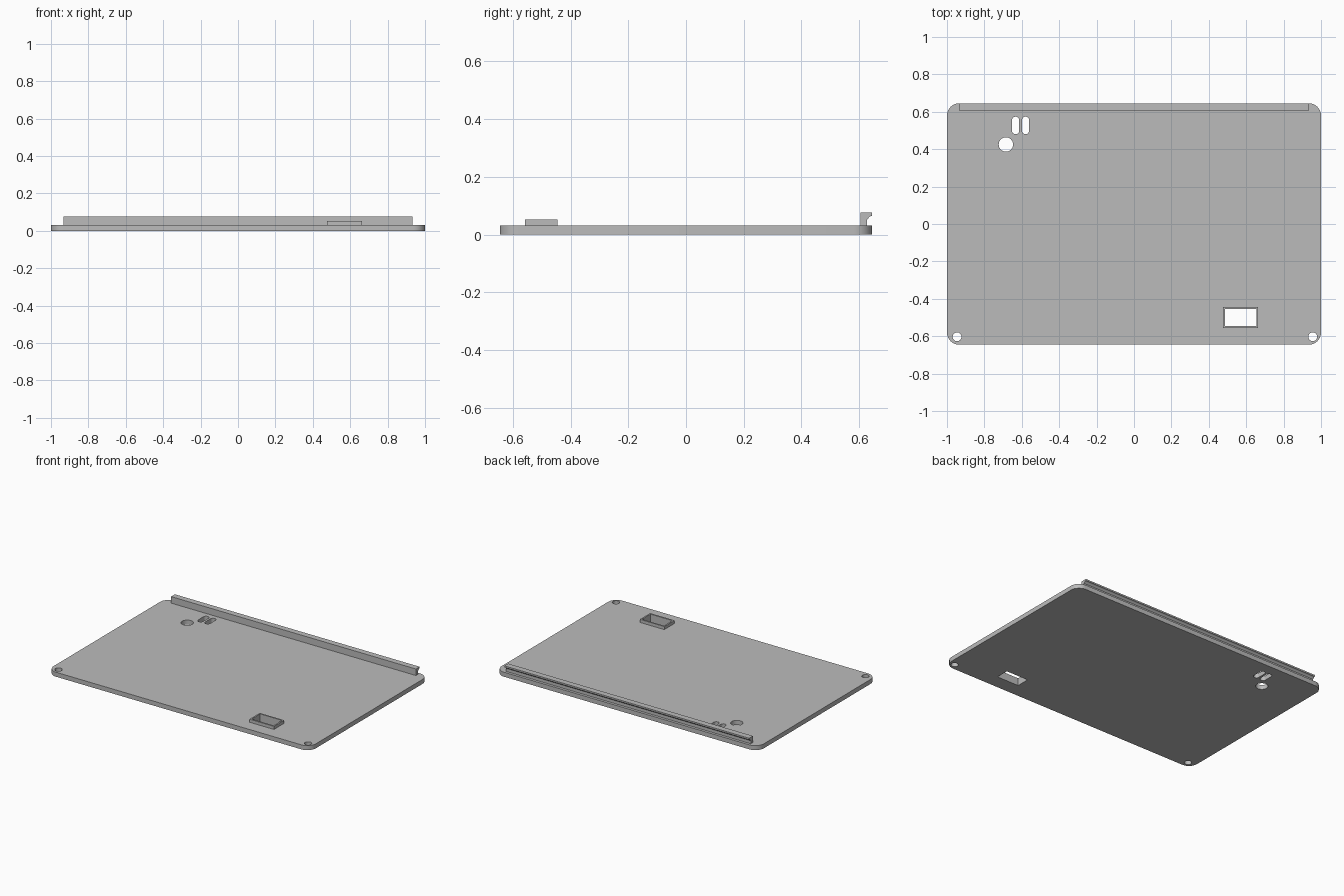
import bpy
import math

cube = bpy.data.objects.get("Cube")
if cube:
    bpy.data.objects.remove(cube, do_unlink=True)

grey = bpy.data.materials.new("plain_grey")
grey.use_nodes = True
COLOUR = (0.5, 0.5, 0.5, 1)
grey.diffuse_color = COLOUR
grey.node_tree.nodes["Principled BSDF"].inputs["Base Color"].default_value = COLOUR

THICK = 0.031


def rounded(cx, cy, w, h, r, steps=8):
    """Outline of a rounded rectangle; r = w/2 gives a slot or a circle."""
    pts = []
    for k, (sx, sy) in enumerate([(1, 1), (-1, 1), (-1, -1), (1, -1)]):
        for i in range(steps + 1):
            a = (k + i / steps) * math.pi / 2
            p = (cx + sx * (w / 2 - r) + r * math.cos(a),
                 cy + sy * (h / 2 - r) + r * math.sin(a))
            if not pts or math.dist(p, pts[-1]) > 1e-5:
                pts.append(p)
    if math.dist(pts[0], pts[-1]) < 1e-5:
        pts.pop()
    return pts


def box(x0, x1, y0, y1):
    return [(x0, y0), (x1, y0), (x1, y1), (x0, y1)]


def extrude(name, outlines, depth):
    """Filled outlines (inner ones become holes) extruded up from z = 0."""
    curve = bpy.data.curves.new(name, "CURVE")
    curve.dimensions = "2D"
    curve.fill_mode = "BOTH"
    curve.extrude = depth / 2
    for pts in outlines:
        spline = curve.splines.new("POLY")
        spline.points.add(len(pts) - 1)
        for point, (x, y) in zip(spline.points, pts):
            point.co = (x, y, 0, 1)
        spline.use_cyclic_u = True
    curve.materials.append(grey)
    obj = bpy.data.objects.new(name, curve)
    bpy.context.collection.objects.link(obj)
    bpy.ops.object.select_all(action="DESELECT")
    obj.select_set(True)
    bpy.context.view_layer.objects.active = obj
    bpy.ops.object.convert(target="MESH")
    obj = bpy.context.object
    for v in obj.data.vertices:
        v.co.z += depth / 2
    bpy.ops.object.mode_set(mode="EDIT")
    bpy.ops.mesh.select_all(action="SELECT")
    bpy.ops.mesh.remove_doubles(threshold=1e-5)
    bpy.ops.mesh.normals_make_consistent(inside=False)
    bpy.ops.object.mode_set(mode="OBJECT")
    bpy.ops.object.shade_smooth_by_angle(angle=math.radians(30))
    return obj


# Base plate with window, button, slot and screw holes
window = box(0.487, 0.654, -0.546, -0.455)
extrude("base_plate", [
    rounded(0, 0, 2, 1.29, 0.065),
    window,
    rounded(-0.685, 0.425, 0.077, 0.077, 0.0385),
    rounded(-0.633, 0.527, 0.038, 0.094, 0.019),
    rounded(-0.580, 0.527, 0.038, 0.094, 0.019),
    rounded(-0.946, -0.603, 0.047, 0.047, 0.0235),
    rounded(0.956, -0.603, 0.047, 0.047, 0.0235),
], THICK)

# Raised frame around the window
frame = extrude("window_frame", [box(0.477, 0.664, -0.557, -0.445), window], 0.021)
frame.location.z = THICK

# Hooked rail along the back edge, with a curved undercut
profile = [(0.604, THICK), (0.627, THICK), (0.627, 0.052)]
profile += [(0.645 - 0.015 * math.cos(a), 0.050 + 0.015 * math.sin(a))
            for a in (math.radians(d) for d in (20, 45, 70, 90))]
profile += [(0.645, 0.076), (0.604, 0.076)]
rail = extrude("back_rail", [profile], 1.866)
rail.rotation_euler = (math.pi / 2, 0, math.pi / 2)
rail.location.x = -0.933
